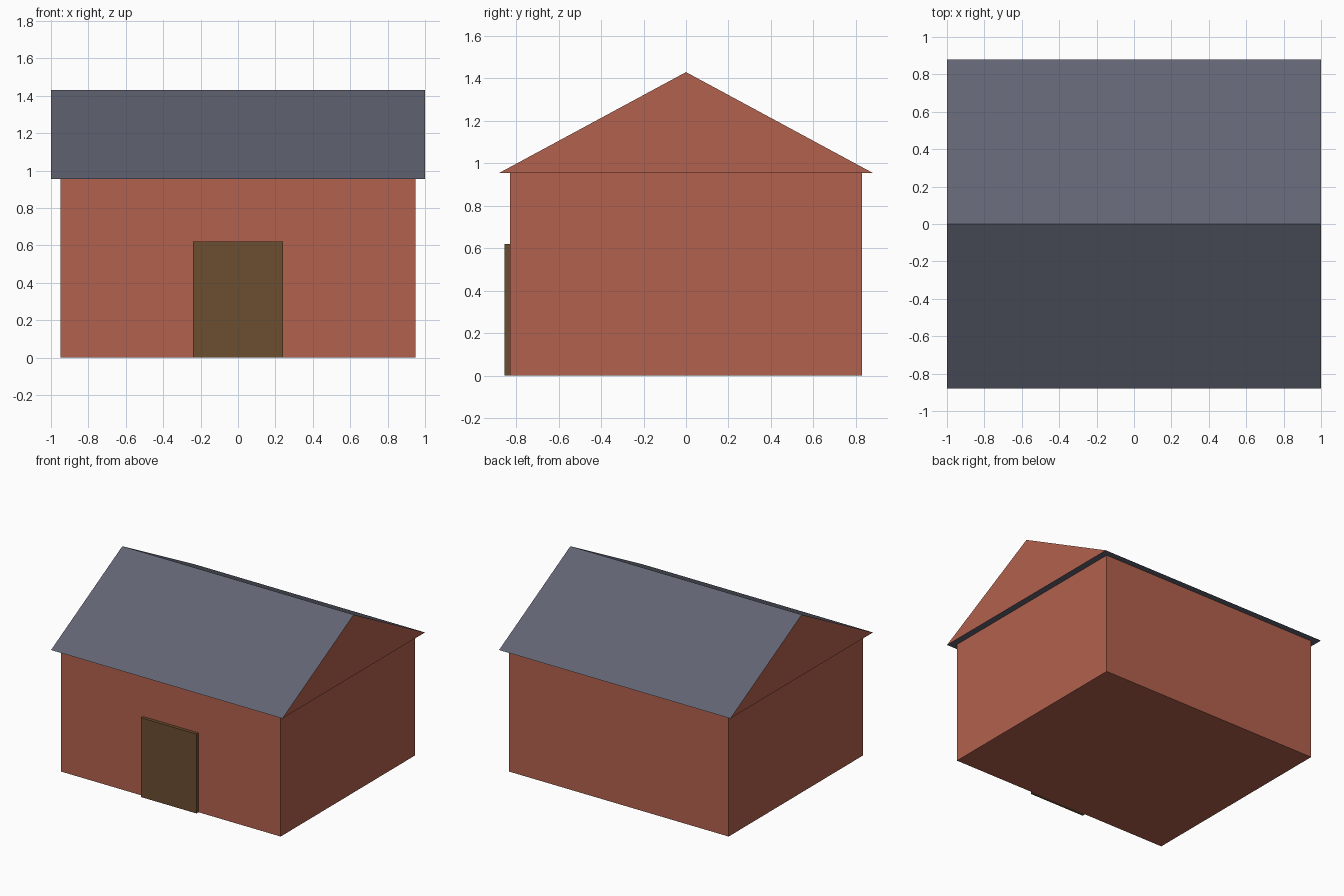
import bpy

default_cube = bpy.data.objects.get("Cube")
if default_cube:
    bpy.data.objects.remove(default_cube, do_unlink=True)


def make_material(name, colour):
    mat = bpy.data.materials.new(name)
    mat.use_nodes = True
    mat.diffuse_color = (*colour, 1)
    mat.node_tree.nodes["Principled BSDF"].inputs["Base Color"].default_value = (*colour, 1)
    return mat


def extrude_profile(name, profile, half_length, materials):
    """Extrude a (y, z) outline along x, centred on x = 0."""
    n = len(profile)
    verts = [(x, y, z) for x in (-half_length, half_length) for y, z in profile]
    faces = [tuple(reversed(range(n))), tuple(range(n, 2 * n))]
    faces += [(i, (i + 1) % n, (i + 1) % n + n, i + n) for i in range(n)]
    mesh = bpy.data.meshes.new(name)
    mesh.from_pydata(verts, [], faces)
    for mat in materials:
        mesh.materials.append(mat)
    mesh.update()
    obj = bpy.data.objects.new(name, mesh)
    bpy.context.collection.objects.link(obj)
    return obj


def rectangle(y0, y1, z0, z1):
    return [(y0, z0), (y1, z0), (y1, z1), (y0, z1)]


brick = make_material("brick red", (0.45, 0.12, 0.075))
slate = make_material("slate grey", (0.12, 0.13, 0.17))
wood = make_material("dark wood", (0.15, 0.075, 0.03))

EAVES, RIDGE = 0.955, 1.43
WALL_Y = 0.83

# Walls
extrude_profile("walls", rectangle(-WALL_Y, WALL_Y, 0, EAVES), 0.95, [brick])

# Gabled roof: slate slopes and soffit, brick gable ends
roof = extrude_profile("roof", [(-0.88, EAVES), (0.88, EAVES), (0, RIDGE)], 1.0, [slate, brick])
for face in roof.data.polygons:
    face.material_index = 1 if abs(face.normal.x) > 0.9 else 0

# Front door, standing slightly proud of the wall
extrude_profile("front_door", rectangle(-WALL_Y - 0.025, -WALL_Y, 0, 0.62), 0.24, [wood])
